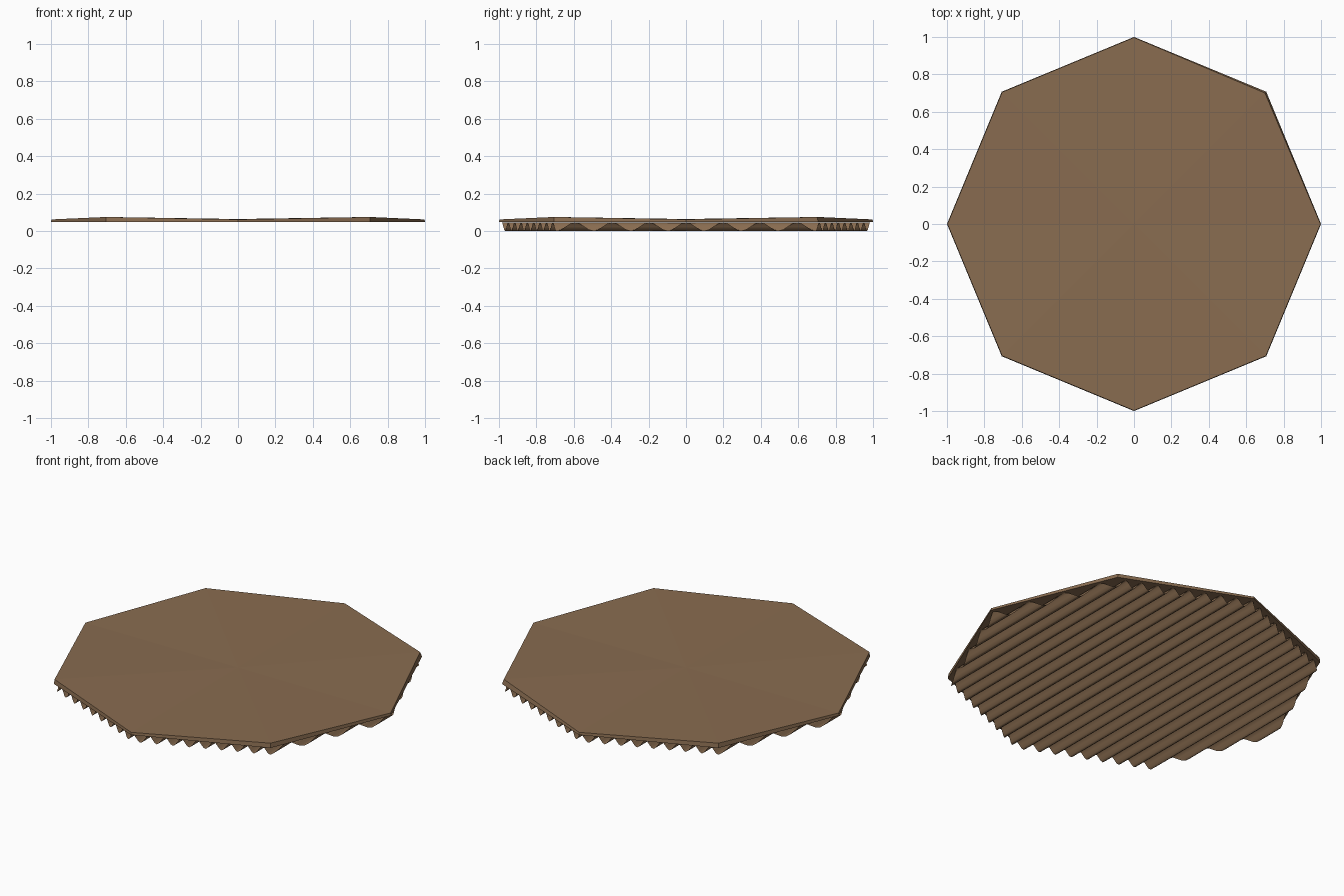
import bpy, math

if "Cube" in bpy.data.objects:
    bpy.data.objects.remove(bpy.data.objects["Cube"])

# one cardboard colour
card = bpy.data.materials.new("cardboard brown")
card.diffuse_color = (0.25, 0.15, 0.08, 1)
card.use_nodes = True
card.node_tree.nodes["Principled BSDF"].inputs["Base Color"].default_value = card.diffuse_color


def add(name, verts, faces):
    me = bpy.data.meshes.new(name)
    me.from_pydata(verts, [], faces)
    me.materials.append(card)
    ob = bpy.data.objects.new(name, me)
    bpy.context.collection.objects.link(ob)
    return ob


# top board: octagon with slightly curled diagonal corners
n = 8
verts = [(0, 0, 0.048), (0, 0, 0.064)]
for i in range(n):
    a = i * math.tau / n
    x, y = math.cos(a), math.sin(a)
    top = 0.075 if i % 2 else 0.062
    r = 0.99 if i == 1 else 0.997
    verts += [(x, y, 0.048), (x * r, y * r, top)]
faces = []
for i in range(n):
    a, b = 2 + 2 * i, 2 + 2 * ((i + 1) % n)
    faces += [(0, b, a), (1, a + 1, b + 1), (a, b, b + 1, a + 1)]
add("top_board", verts, faces)


# half depth of the octagon at a given x
def half_depth(x):
    x, c = abs(x), math.sqrt(0.5)
    if x < c:
        return 1 - x * (1 - c) / c
    return max(0.0, c * (1 - x) / (1 - c))


# corrugated sheet: wave across x, flutes running along y
period, step, size = 1 / 12, 8, 0.985
count = 24 * step
verts, faces = [], []
for k in range(count + 1):
    x = -1 + 2 * k / count
    z = 0.023 + 0.023 * math.cos(math.tau * (x + 1) / period)
    h = half_depth(x)
    verts += [(x * size, -h * size, z), (x * size, h * size, z)]
    if k:
        a = 2 * k
        faces.append((a - 2, a - 1, a + 1, a))
sheet = add("corrugated_sheet", verts, faces)
for p in sheet.data.polygons:
    p.use_smooth = True
